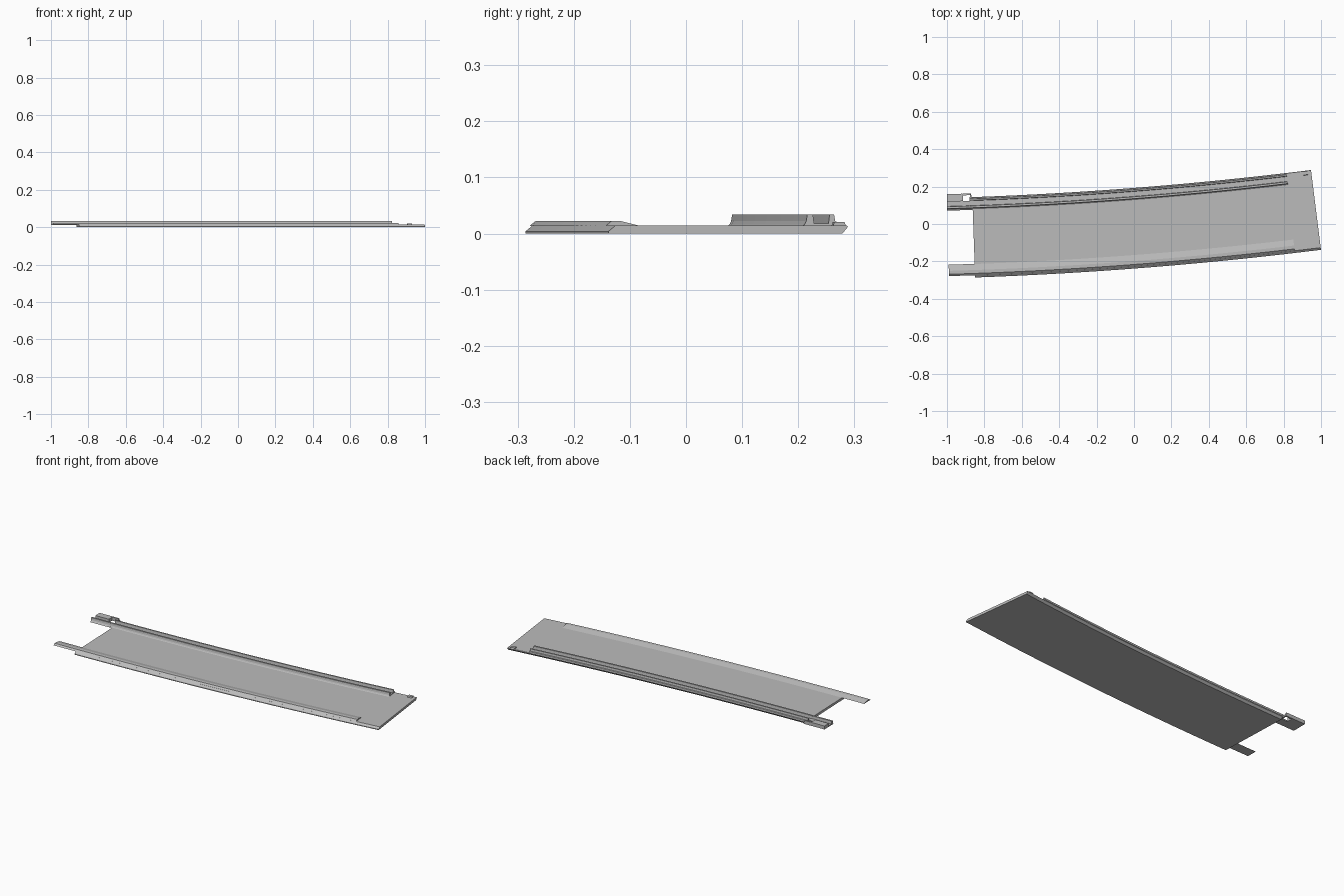
import bpy, bmesh, math

if "Cube" in bpy.data.objects:
    bpy.data.objects.remove(bpy.data.objects["Cube"])

# Every part is a cross-section swept along one shallow arc.
R = 21.06
START = math.radians(2.05)
CX = -0.85 - R * math.sin(START)
CY = -0.286 + R * math.cos(START)

grey = bpy.data.materials.new("mid grey")
grey.diffuse_color = (0.5, 0.5, 0.5, 1)
grey.use_nodes = True
grey.node_tree.nodes["Principled BSDF"].inputs["Base Color"].default_value = grey.diffuse_color


def sweep(name, profile, x0, x1, steps=1):
    """Sweep a closed (distance from front edge, height) profile from x0 to x1."""
    mid = R - sum(d for d, z in profile) / len(profile)
    a0, a1 = (math.asin((x - CX) / mid) for x in (x0, x1))
    bm = bmesh.new()
    rings = []
    for i in range(steps + 1):
        a = a0 + (a1 - a0) * i / steps
        rings.append([bm.verts.new((CX + (R - d) * math.sin(a),
                                    CY - (R - d) * math.cos(a), z))
                      for d, z in profile])
    n = len(profile)
    for r, q in zip(rings, rings[1:]):
        for i in range(n):
            j = (i + 1) % n
            bm.faces.new((r[i], r[j], q[j], q[i]))
    bm.faces.new(rings[0])
    bm.faces.new(rings[-1][::-1])
    bmesh.ops.recalc_face_normals(bm, faces=bm.faces)
    me = bpy.data.meshes.new(name)
    bm.to_mesh(me)
    bm.free()
    me.materials.append(grey)
    ob = bpy.data.objects.new(name, me)
    bpy.context.collection.objects.link(ob)
    return ob


def box(d0, d1, z0, z1):
    return [(d0, z0), (d1, z0), (d1, z1), (d0, z1)]


# Thin deck with a sloped front edge and an undercut back edge
sweep("deck", [(0, 0), (0.42, 0), (0.43, 0.012), (0.428, 0.014),
               (0.012, 0.014), (0, 0.004)], -0.857, 0.973, 24)

# Raised front bank, running on past the deck as a tab
sweep("front_bank", [(0.012, 0.0138), (0.073, 0.0138), (0.04, 0.022),
                     (0.022, 0.022)], -0.99, 0.856, 24)

# Back channel: filleted inner wall, floor, outer wall and low lip
inner_wall = [(0.362, 0.012), (0.368, 0.016), (0.371, 0.022), (0.373, 0.034),
              (0.383, 0.034), (0.385, 0.018)]
outer_wall = [(0.411, 0.018), (0.413, 0.034), (0.421, 0.034), (0.423, 0.022),
              (0.428, 0.020), (0.43, 0.012)]
sweep("back_channel", inner_wall + outer_wall, -0.878, 0.82, 24)

# Channel connector beyond the left end, with a square opening
sweep("connector_inner_wall", inner_wall + [(0.385, 0.012)], -1.0, -0.878, 2)
sweep("connector_floor", box(0.385, 0.41, 0.012, 0.019), -1.0, -0.878, 2)
sweep("connector_block", box(0.41, 0.45, 0.012, 0.032), -1.0, -0.915)
sweep("connector_bridge", box(0.441, 0.45, 0.012, 0.032), -0.915, -0.875)
sweep("connector_link", box(0.425, 0.45, 0.012, 0.022), -0.878, -0.87)

# Small stop at the back right corner
sweep("corner_stop", [(0.405, 0.012), (0.429, 0.012), (0.426, 0.021),
                      (0.408, 0.021)], 0.905, 0.93)
